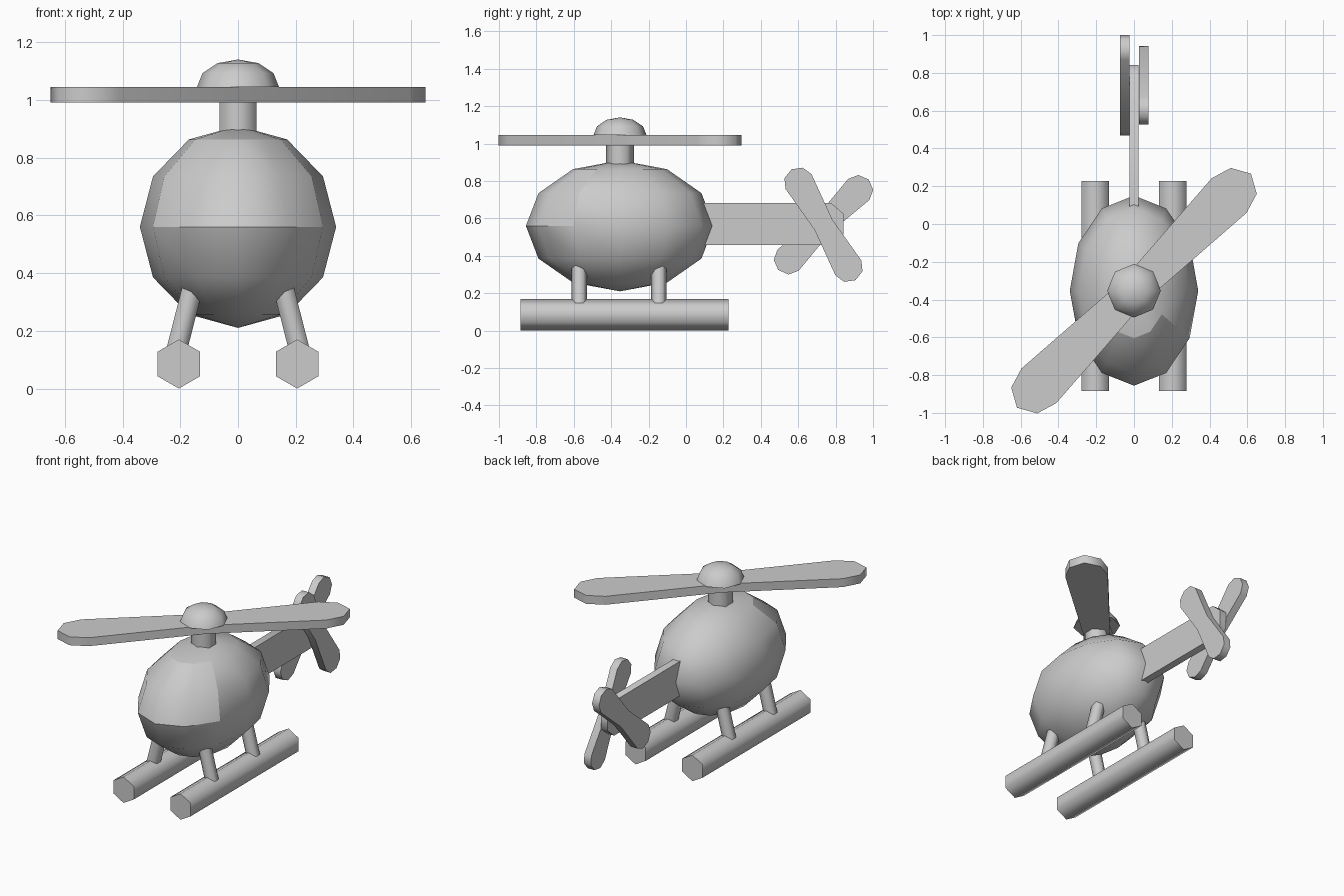
import bpy, bmesh
from math import radians, atan2, pi
from mathutils import Matrix, Vector

if "Cube" in bpy.data.objects:
    bpy.data.objects.remove(bpy.data.objects["Cube"])

CY = -0.353  # cabin and main rotor centre in y


def finish(name, bm, matrix=Matrix()):
    bmesh.ops.transform(bm, matrix=matrix, verts=bm.verts)
    bmesh.ops.recalc_face_normals(bm, faces=bm.faces)
    mesh = bpy.data.meshes.new(name)
    bm.to_mesh(mesh)
    bm.free()
    ob = bpy.data.objects.new(name, mesh)
    bpy.context.collection.objects.link(ob)
    bpy.ops.object.select_all(action='DESELECT')
    ob.select_set(True)
    bpy.context.view_layer.objects.active = ob
    bpy.ops.object.shade_smooth_by_angle(angle=radians(62))
    return ob


def sphere(segments, rings):
    bm = bmesh.new()
    bmesh.ops.create_uvsphere(bm, u_segments=segments, v_segments=rings, radius=1)
    return bm


def hex_rod(name, a, b, radius, turn=Matrix()):
    """Hexagonal rod from a to b, two corners on the local y axis."""
    a, b = Vector(a), Vector(b)
    bm = bmesh.new()
    bmesh.ops.create_cone(bm, cap_ends=True, segments=6, radius1=radius,
                          radius2=radius, depth=(b - a).length)
    return finish(name, bm, Matrix.Translation((a + b) / 2) @ turn)


def plate(name, outline, thickness, matrix):
    """Extrude an xy outline symmetrically about z = 0."""
    bm = bmesh.new()
    face = bm.faces.new([bm.verts.new((x, y, -thickness / 2)) for x, y in outline])
    new = bmesh.ops.extrude_face_region(bm, geom=[face])['geom']
    bmesh.ops.translate(bm, vec=(0, 0, thickness),
                        verts=[v for v in new if isinstance(v, bmesh.types.BMVert)])
    return finish(name, bm, matrix)


def blade_outline(half):
    """Two-bladed outline from the upper half of one blade, root to tip."""
    right = half + [(u, -v) for u, v in reversed(half[1:-1])]
    right.append((half[0][0], -half[0][1]))
    return right + [(-u, -v) for u, v in right[1:-1]]


# Cabin and its windscreen panel, cut from the same ellipsoid
def is_glass(face):
    c = face.calc_center_median()
    return 0 < c.z < 0.8 and abs(atan2(c.x, -c.y)) < pi / 3


cabin_shape = Matrix.Translation((0, CY, 0.56)) @ Matrix.Diagonal((0.34, 0.503, 0.35, 1))
for name, glass in (("cabin", False), ("windscreen", True)):
    bm = sphere(12, 6)
    bmesh.ops.delete(bm, geom=[f for f in bm.faces if is_glass(f) != glass],
                     context='FACES')
    ob = finish(name, bm, cabin_shape)
    if glass and ob.data.polygons[0].normal.y > 0:
        ob.data.flip_normals()

# Rotor mast
hex_rod("rotor_mast", (0, CY, 0.86), (0, CY, 1.02), 0.074)

# Main rotor
main = blade_outline([(0, 0.081), (0.712, 0.13), (0.822, 0.097), (0.876, 0)])
plate("main_rotor", main, 0.055,
      Matrix.Translation((0, CY, 1.018)) @ Matrix.Rotation(radians(45), 4, 'Z'))

# Dome cap over the rotor hub
bm = sphere(8, 6)
bmesh.ops.bisect_plane(bm, geom=bm.verts[:] + bm.edges[:] + bm.faces[:],
                       plane_co=(0, 0, 0), plane_no=(0, 0, 1), clear_inner=True)
bmesh.ops.holes_fill(bm, edges=[e for e in bm.edges if e.is_boundary], sides=0)
finish("rotor_cap", bm, Matrix.Translation((0, CY, 1.045))
       @ Matrix.Diagonal((0.142, 0.142, 0.095, 1)))

# Tail boom: plate whose local x, y, z map to world y, z, x
side = Matrix(((0, 0, 1, 0), (1, 0, 0, 0), (0, 1, 0, 0), (0, 0, 0, 1)))
boom = [(0.0, 0.458), (0.775, 0.458), (0.842, 0.515), (0.842, 0.625),
        (0.775, 0.683), (0.0, 0.683)]
plate("tail_boom", boom, 0.049, side)

# Tail rotors, one on each side of the boom
tail = blade_outline([(0, 0.055), (0.267, 0.08), (0.32, 0.056), (0.342, 0)])
for name, x, angle in (("right_tail_rotor", 0.0505, -60), ("left_tail_rotor", -0.0485, 45)):
    plate(name, tail, 0.05, Matrix.Translation((x, 0.735, 0.566)) @ side
          @ Matrix.Rotation(radians(angle), 4, 'Z'))

# Skids and their struts
for label, s in (("left", -1), ("right", 1)):
    hex_rod(label + "_skid", (s * 0.205, -0.885, 0.085), (s * 0.205, 0.227, 0.085),
            0.085, Matrix.Rotation(pi / 2, 4, 'X'))
    for end, y in (("front", -0.57), ("rear", -0.145)):
        a, b = Vector((s * 0.221, y, 0.1)), Vector((s * 0.152, y, 0.37))
        tilt = Matrix.Rotation(atan2((b - a).x, (b - a).z), 4, 'Y')
        hex_rod(f"{end}_{label}_strut", a, b, 0.041, tilt)
